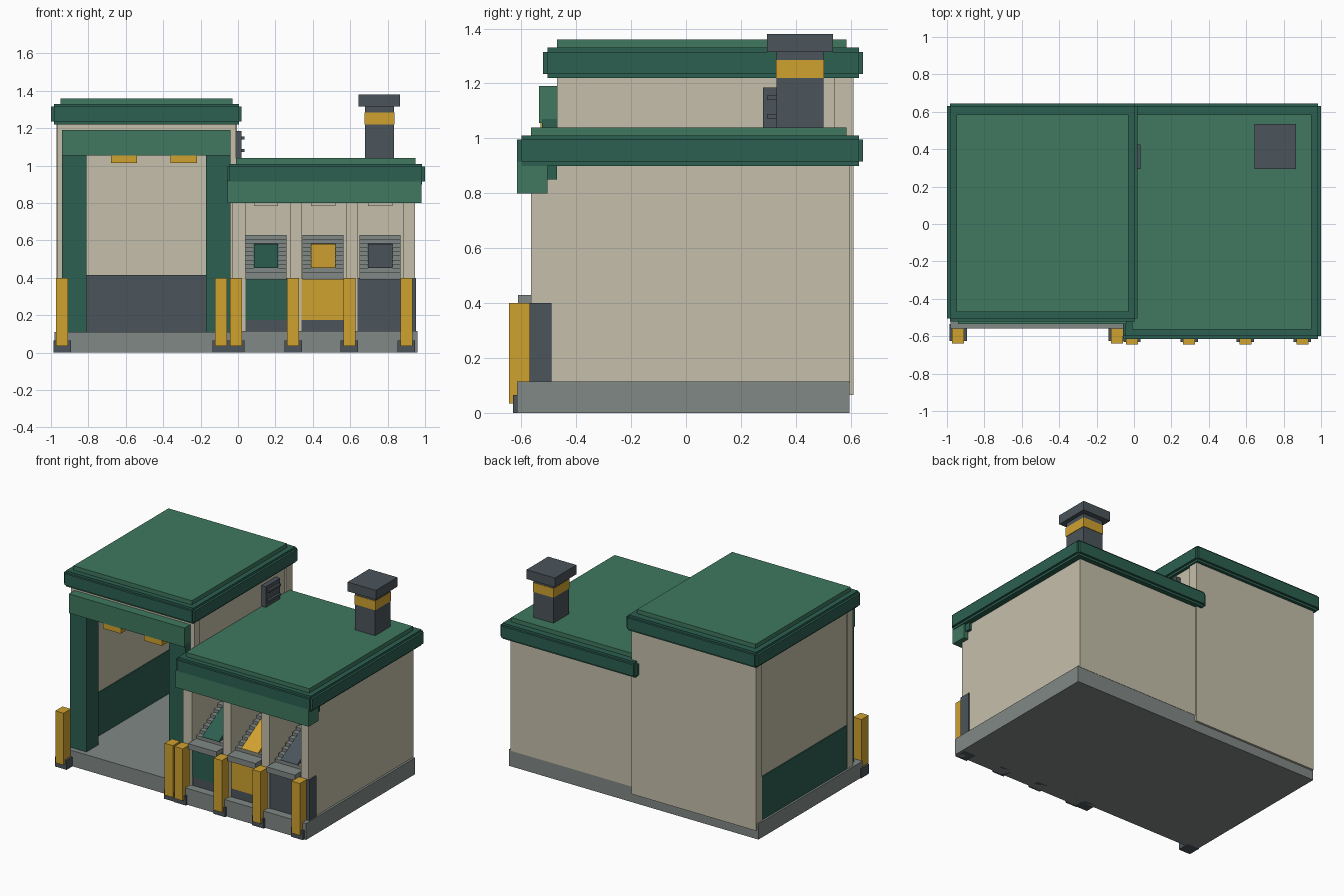
import bpy
import bmesh

if "Cube" in bpy.data.objects:
    bpy.data.objects.remove(bpy.data.objects["Cube"])


def make_mat(name, rgb):
    m = bpy.data.materials.new(name)
    m.diffuse_color = (*rgb, 1)
    m.use_nodes = True
    m.node_tree.nodes["Principled BSDF"].inputs["Base Color"].default_value = m.diffuse_color
    return m


GREEN = make_mat("dark_green", (0.025, 0.115, 0.08))
LIGHT = make_mat("light_green", (0.05, 0.19, 0.115))
BEIGE = make_mat("beige", (0.56, 0.52, 0.40))
YELLOW = make_mat("yellow", (0.63, 0.36, 0.03))
DARK = make_mat("dark_grey", (0.07, 0.09, 0.105))
GREY = make_mat("mid_grey", (0.22, 0.25, 0.24))


def boxes(name, mat, *spans):
    """One object from boxes given as (x0, x1, y0, y1, z0, z1)."""
    bm = bmesh.new()
    for x0, x1, y0, y1, z0, z1 in spans:
        verts = bmesh.ops.create_cube(bm, size=1)["verts"]
        for v in verts:
            v.co = ((x0 + x1) / 2 + v.co.x * (x1 - x0),
                    (y0 + y1) / 2 + v.co.y * (y1 - y0),
                    (z0 + z1) / 2 + v.co.z * (z1 - z0))
    return finish(name, mat, bm)


def finish(name, mat, bm):
    me = bpy.data.meshes.new(name)
    bm.to_mesh(me)
    bm.free()
    me.materials.append(mat)
    ob = bpy.data.objects.new(name, me)
    bpy.context.collection.objects.link(ob)
    return ob


def side_prism(name, mat, x0, x1, profile):
    """Extrude a y-z profile from x0 to x1."""
    bm = bmesh.new()
    face = bm.faces.new([bm.verts.new((x0, y, z)) for y, z in profile])
    ext = bmesh.ops.extrude_face_region(bm, geom=[face])["geom"]
    bmesh.ops.translate(bm, vec=(x1 - x0, 0, 0),
                        verts=[g for g in ext if isinstance(g, bmesh.types.BMVert)])
    bmesh.ops.recalc_face_normals(bm, faces=bm.faces)
    return finish(name, mat, bm)


def roof(name, x0, x1, y0, y1, z):
    """Stepped eaves band with a lighter cap on top."""
    s = 0.015
    boxes(name + "_trim", GREEN,
          (x0, x1, y0 + s, y1 - s, z + s, z + 0.095),
          (x0 + s, x1 - s, y0, y1, z + s, z + 0.095),
          (x0 + s, x1 - s, y0 + s, y1 - s, z, z + 0.11))
    boxes(name + "_cap", LIGHT,
          (x0 + 0.05, x1 - 0.05, y0 + 0.05, y1 - 0.06, z + 0.1, z + 0.14))


# Foundations
boxes("garage_slab", GREY, (-0.98, -0.03, -0.56, 0.595, 0, 0.11))
boxes("kiosk_slab", GREY, (-0.035, 0.96, -0.615, 0.595, 0, 0.115))

# Garage shell, open at the front
boxes("garage_back_wall", BEIGE, (-0.97, -0.005, 0.54, 0.61, 0.065, 1.23))
boxes("garage_side_walls", BEIGE,
      (-0.96, -0.89, -0.455, 0.56, 0.065, 1.23),
      (-0.09, -0.015, -0.455, 0.56, 0.065, 1.23))
boxes("garage_front_wall", BEIGE,
      (-0.967, -0.85, -0.47, -0.41, 0.1, 1.23),
      (-0.13, -0.01, -0.47, -0.41, 0.1, 1.23),
      (-0.86, -0.12, -0.47, -0.41, 1.06, 1.23))
boxes("garage_side_wainscot", GREEN,
      (-0.966, -0.884, -0.44, 0.545, 0.11, 0.415),
      (-0.096, -0.009, -0.44, 0.545, 0.11, 0.415))
boxes("garage_back_wainscot", DARK, (-0.89, -0.09, 0.53, 0.55, 0.11, 0.415))
roof("garage_roof", -1.0, 0.02, -0.52, 0.645, 1.22)

# Doorway frame and lamps
boxes("door_posts", GREEN,
      (-0.94, -0.81, -0.525, -0.39, 0.09, 1.07),
      (-0.17, -0.04, -0.525, -0.39, 0.09, 1.07))
boxes("door_lintel", LIGHT, (-0.94, -0.04, -0.535, -0.40, 1.055, 1.19))
boxes("door_lamps", YELLOW, *[(x - 0.07, x + 0.07, -0.53, -0.47, 1.015, 1.06)
                              for x in (-0.61, -0.29)])

# Wall vent above the low roof
boxes("wall_vent", DARK, (-0.02, 0.02, 0.28, 0.44, 1.04, 1.185))
boxes("wall_vent_slats", DARK, *[(0.01, 0.036, 0.295, 0.425, z, z + 0.016)
                                 for z in (1.072, 1.14)])

# Kiosk shell with partitions between the bays
boxes("kiosk_body", BEIGE, (-0.03, 0.945, -0.18, 0.597, 0.11, 0.91))
boxes("kiosk_partitions", BEIGE, *[(x0, x1, -0.565, -0.17, 0.11, 0.91)
      for x0, x1 in ((-0.03, 0.04), (0.28, 0.34), (0.58, 0.64), (0.885, 0.945))])
boxes("corner_guard", DARK, (0.92, 0.953, -0.57, -0.49, 0.11, 0.40))
roof("kiosk_roof", -0.06, 1.0, -0.615, 0.645, 0.90)
boxes("kiosk_fascia", LIGHT, (-0.055, 0.98, -0.615, -0.505, 0.80, 0.92))
boxes("fascia_backing", GREEN, (-0.03, 0.965, -0.51, -0.47, 0.85, 0.91))

# Three service bays: panel, counter, stepped slope and coloured chute lid
N = 9
Y0, Z0, DY, DZ = -0.52, 0.43, 0.35 / N, 0.2 / N
for i, (cx, mat) in enumerate(((0.15, GREEN), (0.455, YELLOW), (0.76, DARK)), 1):
    boxes(f"bay_{i}_panel", mat, (cx - 0.12, cx + 0.13, -0.56, -0.5, 0.175, 0.40))
    boxes(f"bay_{i}_kick_plate", DARK, (cx - 0.12, cx + 0.13, -0.558, -0.5, 0.11, 0.18))
    boxes(f"bay_{i}_counter", GREY, (cx - 0.11, cx + 0.11, -0.612, -0.48, 0.39, 0.43))
    steps = [(Y0, Z0 - 0.03)]
    for k in range(N):
        steps += [(Y0 + k * DY, Z0 + k * DZ + DZ), (Y0 + k * DY + DY, Z0 + k * DZ + DZ)]
    steps.append((Y0 + N * DY, Z0 + N * DZ - 0.05))
    side_prism(f"bay_{i}_stepped_slope", GREY, cx - 0.11, cx + 0.11, steps)
    side_prism(f"bay_{i}_chute_lid", mat, cx - 0.065, cx + 0.065,
               [(Y0, 0.43), (Y0, 0.455), (Y0 + 0.22, 0.58), (Y0 + 0.25, 0.57)])
    boxes(f"bay_{i}_lamp", BEIGE, (cx - 0.065, cx + 0.065, -0.50, -0.40, 0.785, 0.91))

# Chimney
boxes("chimney_stack", DARK, (0.68, 0.835, 0.33, 0.50, 1.0, 1.33))
boxes("chimney_band", YELLOW, (0.677, 0.838, 0.327, 0.503, 1.22, 1.285))
boxes("chimney_cap", DARK, (0.645, 0.865, 0.295, 0.535, 1.315, 1.38))

# Bollards on dark feet
for i, (x, y) in enumerate(((-0.94, -0.64), (-0.09, -0.64), (-0.01, -0.645),
                            (0.295, -0.645), (0.595, -0.645), (0.90, -0.645)), 1):
    boxes(f"bollard_{i}", YELLOW, (x - 0.032, x + 0.032, y, y + 0.08, 0.035, 0.40))
    boxes(f"bollard_{i}_foot", DARK, (x - 0.046, x + 0.046, y + 0.015, y + 0.105, 0, 0.066))
